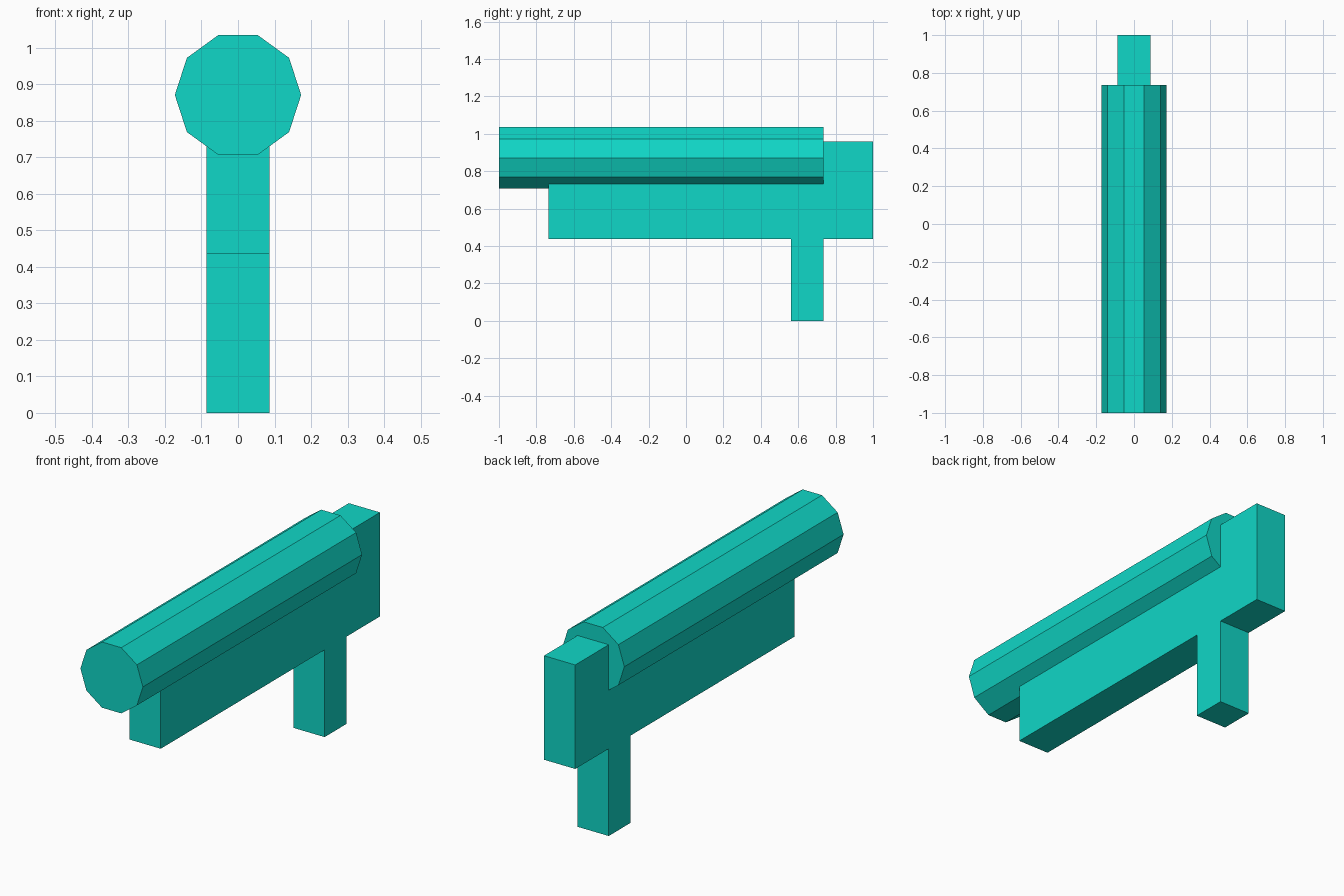
import bpy, bmesh, math

cube = bpy.data.objects.get("Cube")
if cube:
    bpy.data.objects.remove(cube, do_unlink=True)

# Single teal material
TEAL = (0.005, 0.68, 0.57, 1.0)
teal = bpy.data.materials.new("teal")
teal.use_nodes = True
teal.diffuse_color = TEAL
teal.node_tree.nodes["Principled BSDF"].inputs["Base Color"].default_value = TEAL


def extrude_profile(name, points, offset):
    """Make a flat-shaded solid by sweeping a closed outline along an offset."""
    bm = bmesh.new()
    face = bm.faces.new([bm.verts.new(p) for p in points])
    swept = bmesh.ops.extrude_face_region(bm, geom=[face], use_keep_orig=True)
    moved = [v for v in swept["geom"] if isinstance(v, bmesh.types.BMVert)]
    bmesh.ops.translate(bm, verts=moved, vec=offset)
    bmesh.ops.recalc_face_normals(bm, faces=bm.faces)
    mesh = bpy.data.meshes.new(name)
    bm.to_mesh(mesh)
    bm.free()
    mesh.materials.append(teal)
    obj = bpy.data.objects.new(name, mesh)
    bpy.context.collection.objects.link(obj)
    return obj


# Ten-sided barrel running front to back
RADIUS, AXIS_Z, FRONT, BACK = 0.173, 0.871, -1.0, 0.735
ring = [math.tau * i / 10 for i in range(10)]
extrude_profile(
    "barrel",
    [(RADIUS * math.cos(a), FRONT, AXIS_Z + RADIUS * math.sin(a)) for a in ring],
    (0, BACK - FRONT, 0))

# Frame side outline (y, z): fore body, raised rear block and grip
HALF = 0.0865
outline = [(-0.735, 0.437), (0.562, 0.437), (0.562, 0.0), (0.735, 0.0),
           (0.735, 0.437), (1.0, 0.437), (1.0, 0.958), (0.735, 0.958),
           (0.735, 0.78), (-0.735, 0.78)]
extrude_profile("frame_and_grip", [(-HALF, y, z) for y, z in outline],
                (2 * HALF, 0, 0))
